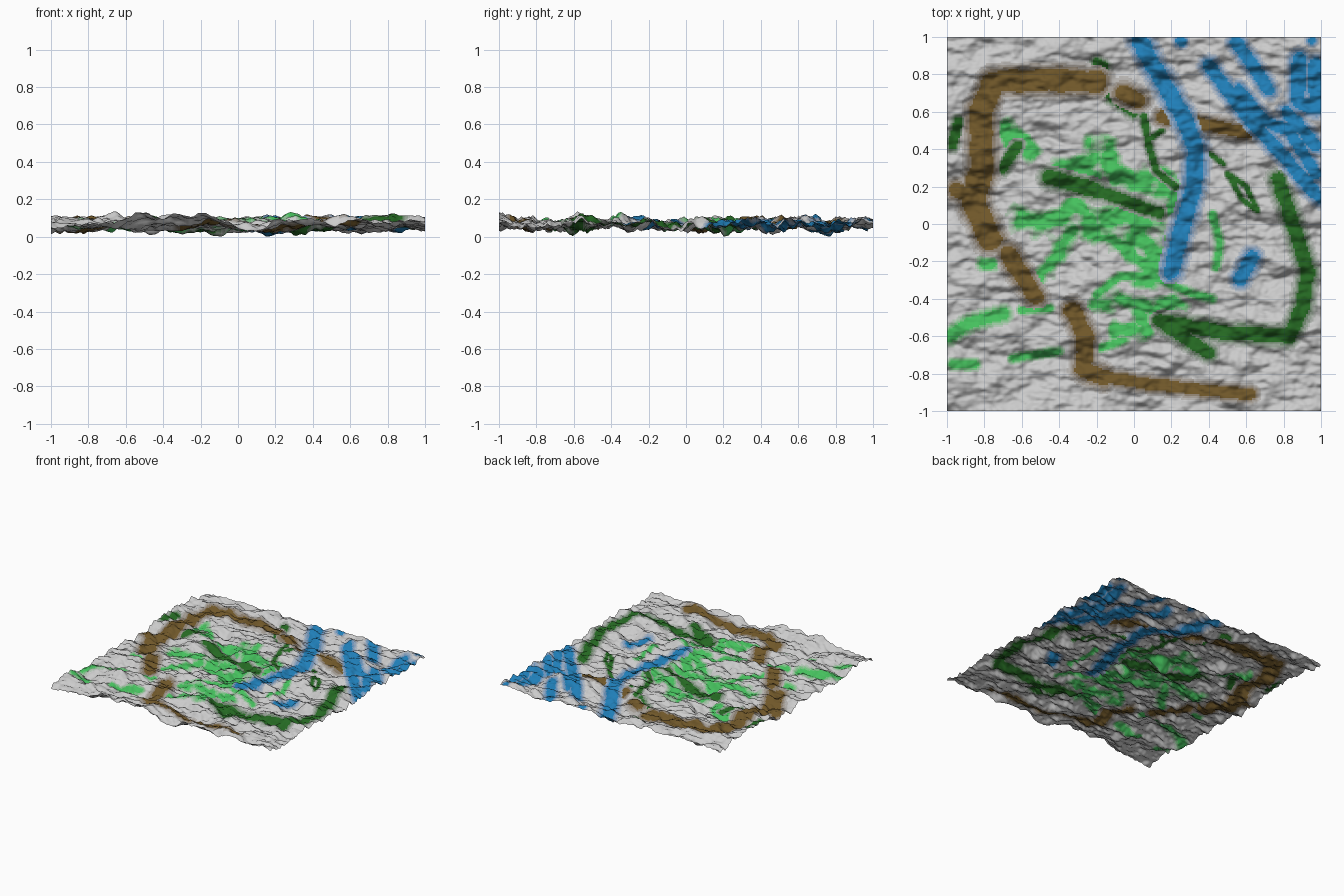
import bpy, math
from mathutils import Vector, noise

if "Cube" in bpy.data.objects:
    bpy.data.objects.remove(bpy.data.objects["Cube"])

N = 200                     # grid cells per side
STEP = 2 / N
LEVELS = 4                  # blend steps at the soft paint edges
BASE = (0.56, 0.56, 0.56)
COLOURS = {"light_green": (0.06, 0.53, 0.11), "dark_green": (0.018, 0.14, 0.016),
           "brown": (0.16, 0.095, 0.022), "blue": (0.014, 0.21, 0.48)}

# Terrain heights: rough fractal relief, streaked along x
def relief(x, y):
    broad = noise.fractal(Vector((x * 2.6, y * 4.5, 3.1)), 0.9, 2.0, 3)
    fine = noise.fractal(Vector((x * 8, y * 17, 7.7)), 0.7, 2.0, 3)
    return broad + 0.55 * fine

raw = [relief(-1 + i * STEP, -1 + j * STEP) for j in range(N + 1) for i in range(N + 1)]
lo, hi = min(raw), max(raw)
mean = sum(raw) / len(raw)
verts = []
for k, h in enumerate(raw):
    i, j = k % (N + 1), k // (N + 1)
    z = 0.07 + 0.066 * (h - mean) / (hi - mean) if h > mean else 0.07 - 0.07 * (h - mean) / (lo - mean)
    verts.append((-1 + i * STEP, -1 + j * STEP, z))
faces = [(a, a + 1, a + N + 2, a + N + 1)
         for j in range(N) for a in range(j * (N + 1), j * (N + 1) + N)]
mesh = bpy.data.meshes.new("terrain")
mesh.from_pydata(verts, [], faces)
terrain = bpy.data.objects.new("terrain", mesh)
bpy.context.collection.objects.link(terrain)

# Materials: bare ground plus stepped blends to each paint colour
def add_material(name, rgb):
    m = bpy.data.materials.new(name)
    m.diffuse_color = (*rgb, 1)
    m.use_nodes = True
    m.node_tree.nodes["Principled BSDF"].inputs["Base Color"].default_value = m.diffuse_color
    mesh.materials.append(m)

add_material("ground", BASE)
slot = {}
for name, rgb in COLOURS.items():
    slot[name] = len(mesh.materials)
    for s in range(1, LEVELS + 1):
        t = s / LEVELS
        add_material(f"{name}_{s}", [b + (c - b) * t for b, c in zip(BASE, rgb)])

# Paint brush: soft round stroke along a polyline, slightly ragged
paint = {}
def stroke(colour, r, *pts, ragged=0.15):
    pts = [Vector(p) for p in pts]
    if len(pts) == 1:
        pts = pts * 2
    soft = min(0.06, r * 0.9)
    for a, b in zip(pts, pts[1:]):
        d, m = b - a, 1.5 * r + soft
        ends = [(max(0, int((min(a[k], b[k]) - m + 1) / STEP)),
                 min(N - 1, int((max(a[k], b[k]) + m + 1) / STEP))) for k in (0, 1)]
        for j in range(ends[1][0], ends[1][1] + 1):
            for i in range(ends[0][0], ends[0][1] + 1):
                p = Vector((-1 + (i + .5) * STEP, -1 + (j + .5) * STEP))
                t = max(0, min(1, (p - a).dot(d) / max(d.length_squared, 1e-9)))
                rr = r * (1 + ragged * noise.noise(Vector((p.x * 14, p.y * 14, 0))))
                w = (rr + soft / 2 - (p - a - d * t).length) / soft
                s = round(max(0, min(1, w)) * LEVELS)
                key = j * N + i
                old = paint.get(key, (None, 0))
                if s and (old[0] != colour and s >= old[1] * 0.5 or s > old[1]):
                    paint[key] = (colour, s)

# Meadow: ragged light green patches
def meadow(r, *pts):
    stroke("light_green", r, *pts, ragged=1.1)
meadow(.06, (-.3, .3), (-.17, .4), (-.12, .3), (.0, .22), (.15, .25), (.22, .1))
meadow(.06, (-.6, .02), (-.45, .0), (-.3, .1), (-.2, -.03), (-.05, .1), (.1, 0))
meadow(.075, (-.02, .02), (.05, -.12), (.12, -.15), (.08, -.25))
meadow(.04, (-.33, -.03), (-.42, -.18), (-.5, -.3))
meadow(.04, (-.25, -.05), (-.1, -.1), (.05, -.2))
meadow(.045, (-.42, .3), (-.2, .25))
meadow(.055, (-.68, .5), (-.58, .38))
meadow(.04, (-.2, -.42), (-.05, -.4), (.1, -.45), (.25, -.42))
meadow(.04, (-.1, -.58), (.08, -.57), (.02, -.47))
stroke("light_green", .025, (-.2, -.38), (-.08, -.28), (.1, -.28), (.3, -.37), (.42, -.4))
stroke("light_green", .025, (.42, .05), (.46, -.1), (.44, -.23))
stroke("light_green", .04, (-.8, -.21), (-.76, -.21))
stroke("light_green", .045, (-.99, -.6), (-.88, -.53), (-.7, -.48))
stroke("light_green", .025, (-.6, -.46), (-.45, -.45))
stroke("light_green", .03, (-.97, -.75), (-.85, -.75))
stroke("light_green", .025, (-.65, -.72), (-.4, -.68))
stroke("light_green", .025, (-.2, -.67), (-.05, -.62))

# Woods: dark green bands and loops
stroke("dark_green", .055, (.77, .24), (.85, 0), (.93, -.25), (.9, -.45), (.83, -.6), (.5, -.58), (.14, -.52))
stroke("dark_green", .05, (.18, -.55), (.4, -.69))
stroke("dark_green", .06, (-.45, .25), (-.2, .18))
stroke("dark_green", .045, (-.2, .18), (.13, .06))
stroke("dark_green", .025, (.05, .58), (.08, .42), (.12, .28), (.22, .2))
stroke("dark_green", .02, (.08, .45), (.15, .5))
stroke("dark_green", .018, (.5, .27), (.6, .2), (.66, .07), (.58, .13), (.5, .27))
stroke("dark_green", .018, (.4, .38), (.48, .32))
stroke("dark_green", .035, (-.94, .55), (-.97, .42))
stroke("dark_green", .035, (-.2, .86), (-.16, .84))
stroke("dark_green", .04, (-.12, .68), (0, .6))
stroke("dark_green", .04, (-.62, .42), (-.7, .3))

# Track: broken brown ring
stroke("brown", .08, (-.2, .76), (-.45, .77), (-.75, .76), (-.82, .6))
stroke("brown", .085, (-.82, .6), (-.81, .3), (-.86, .12), (-.77, -.08))
stroke("brown", .06, (-.95, .18), (-.85, .14))
stroke("brown", .065, (-.67, -.16), (-.53, -.39))
stroke("brown", .065, (-.33, -.46), (-.26, -.6), (-.27, -.78), (-.16, -.82))
stroke("brown", .045, (-.16, -.82), (.2, -.87), (.62, -.91))
stroke("brown", .065, (-.06, .7), (.02, .66))
stroke("brown", .05, (.15, .57), (.35, .54), (.6, .49))

# Water: river, pond and streaked lake corner
stroke("blue", .065, (.03, .98), (.12, .82), (.25, .6), (.33, .4), (.32, .2), (.25, -.05), (.2, -.25))
stroke("blue", .055, (.63, -.18), (.57, -.29))
stroke("blue", .05, (.4, .85), (.6, .58), (.83, .33), (.99, .14))
stroke("blue", .05, (.55, .97), (.72, .72))
stroke("blue", .055, (.88, .88), (.88, .65), (.97, .62), (.97, .85))
stroke("blue", .045, (.56, .72), (.7, .55), (.83, .5), (.97, .27))
stroke("blue", .05, (.82, .6), (.97, .42))
stroke("blue", .04, (.25, .98))
stroke("blue", .03, (.95, .98))

for key, (colour, s) in paint.items():
    mesh.polygons[key].material_index = slot[colour] + s - 1
mesh.polygons.foreach_set("use_smooth", [True] * len(mesh.polygons))
mesh.update()
